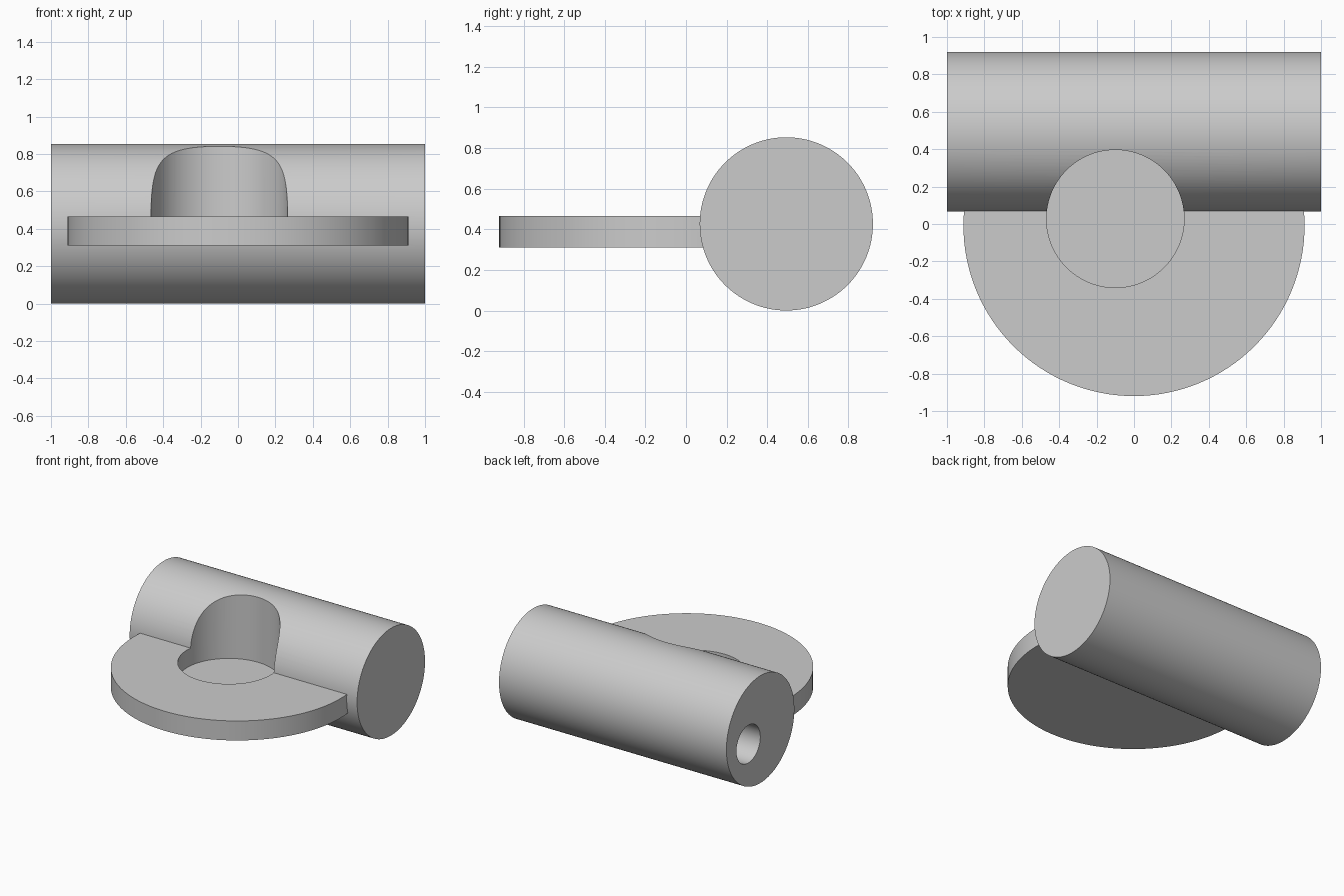
import bpy
from math import pi

if "Cube" in bpy.data.objects:
    bpy.data.objects.remove(bpy.data.objects["Cube"])


def cylinder(name, center, radius, depth, along_x=False):
    bpy.ops.mesh.primitive_cylinder_add(
        vertices=128, radius=radius, depth=depth, location=center,
        rotation=(0, pi / 2, 0) if along_x else (0, 0, 0))
    obj = bpy.context.object
    obj.name = name
    bpy.ops.object.transform_apply(location=True, rotation=True, scale=True)
    return obj


def combine(target, tool, operation):
    mod = target.modifiers.new(operation.lower(), 'BOOLEAN')
    mod.operation = operation
    mod.solver = 'EXACT'
    mod.object = tool
    bpy.context.view_layer.objects.active = target
    bpy.ops.object.modifier_apply(modifier=mod.name)
    bpy.data.objects.remove(tool, do_unlink=True)


# Horizontal barrel along x
body = cylinder("barrel_with_flange", (0, 0.494, 0.4265), 0.4265, 2.0, along_x=True)

# Flat round flange running into the barrel
flange = cylinder("flange", (0, -0.008, 0.3875), 0.912, 0.155)
combine(body, flange, 'UNION')

# Vertical round pocket, leaving a thin floor in the flange
floor, top = 0.325, 1.0
pocket = cylinder("pocket_cutter", (-0.1, 0.028, (floor + top) / 2), 0.368, top - floor)
combine(body, pocket, 'DIFFERENCE')

# Blind bore in the left end of the barrel
bore = cylinder("bore_cutter", (-0.6, 0.645, 0.367), 0.15, 1.2, along_x=True)
combine(body, bore, 'DIFFERENCE')

# Smooth curved walls, sharp rims
bpy.ops.object.select_all(action='DESELECT')
body.select_set(True)
bpy.context.view_layer.objects.active = body
bpy.ops.object.shade_smooth_by_angle(angle=pi / 6)
